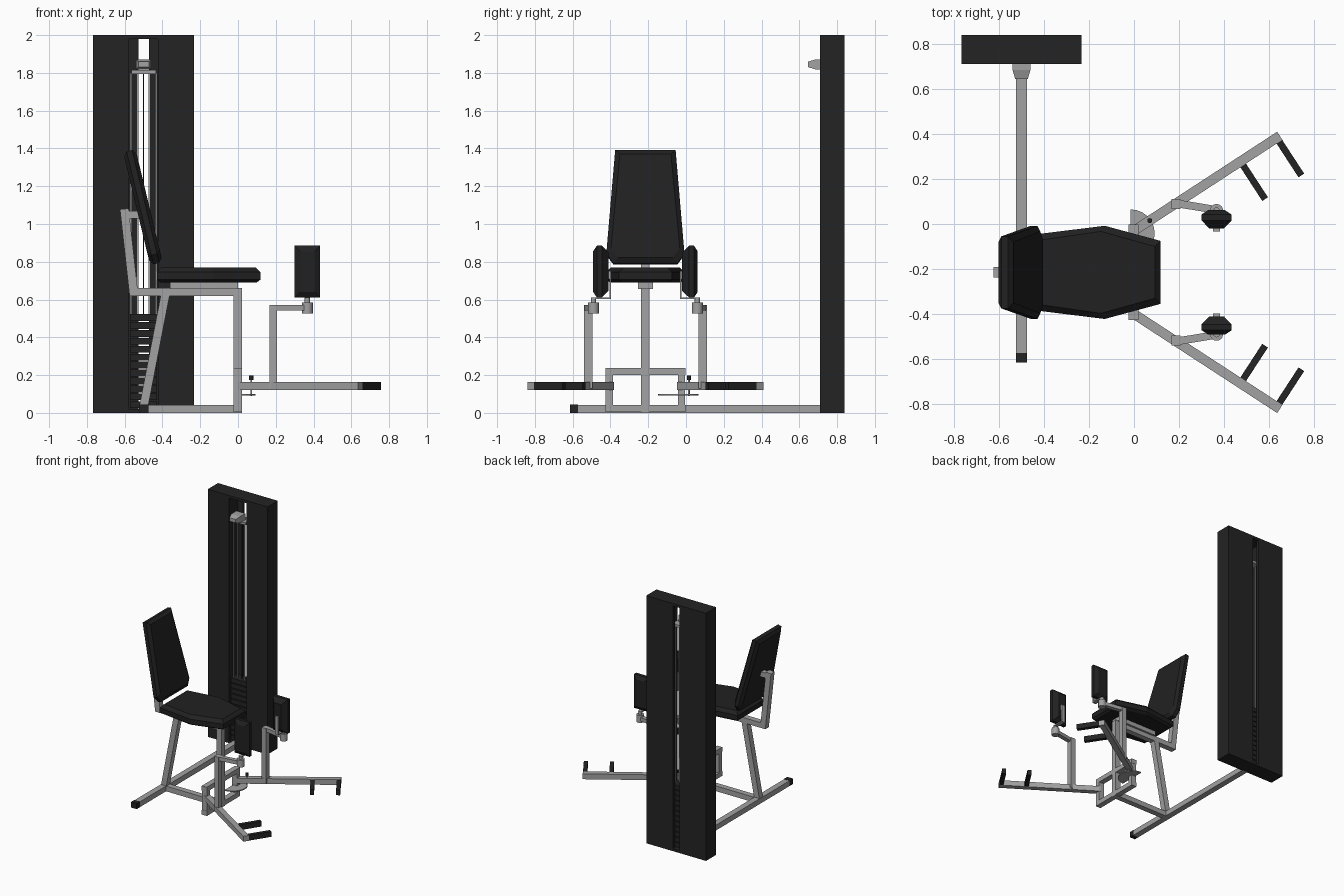
import bpy, bmesh, math
from mathutils import Vector, Matrix

if "Cube" in bpy.data.objects:
    bpy.data.objects.remove(bpy.data.objects["Cube"])

CY = -0.215   # mirror plane of the seat and legs
TX = -0.5     # centre of the weight tower


def material(name, v):
    m = bpy.data.materials.new(name)
    m.diffuse_color = (v, v, v, 1)
    m.use_nodes = True
    m.node_tree.nodes["Principled BSDF"].inputs["Base Color"].default_value = m.diffuse_color
    return m


STEEL = material("grey steel", 0.36)
BLACK = material("black panel", 0.017)
PAD = material("black padding", 0.015)


def finish(name, bm, mat):
    bmesh.ops.recalc_face_normals(bm, faces=bm.faces)
    me = bpy.data.meshes.new(name)
    bm.to_mesh(me)
    bm.free()
    me.materials.append(mat)
    ob = bpy.data.objects.new(name, me)
    bpy.context.collection.objects.link(ob)
    return ob


def boxes(name, mat, *bounds):
    """Each bound is (x0, x1, y0, y1, z0, z1)."""
    bm = bmesh.new()
    for x0, x1, y0, y1, z0, z1 in bounds:
        m = Matrix.Translation(((x0 + x1) / 2, (y0 + y1) / 2, (z0 + z1) / 2))
        bmesh.ops.create_cube(bm, size=1, matrix=m @ Matrix.Diagonal((x1 - x0, y1 - y0, z1 - z0, 1)))
    return finish(name, bm, mat)


def beam(name, mat, p, q, w, h=None):
    """Square tube from p to q, w wide and h high."""
    p, q = Vector(p), Vector(q)
    d = q - p
    bm = bmesh.new()
    m = Matrix.Translation((p + q) / 2) @ d.to_track_quat('Z', 'Y').to_matrix().to_4x4()
    bmesh.ops.create_cube(bm, size=1, matrix=m @ Matrix.Diagonal((w, h or w, d.length, 1)))
    return finish(name, bm, mat)


def rod(name, mat, x, y, z0, z1, r, n=12):
    bm = bmesh.new()
    bmesh.ops.create_cone(bm, cap_ends=True, segments=n, radius1=r, radius2=r, depth=z1 - z0,
                          matrix=Matrix.Translation((x, y, (z0 + z1) / 2)))
    ob = finish(name, bm, mat)
    for f in ob.data.polygons:
        f.use_smooth = abs(f.normal.z) < 0.5
    return ob


def cushion(name, mat, outline, layers, matrix):
    """Stack the outline at each (inset, height) layer."""
    bm = bmesh.new()
    c = sum((Vector(p) for p in outline), Vector((0, 0))) / len(outline)
    rings = []
    for inset, h in layers:
        ring = []
        for p in outline:
            o = Vector(p) - c
            v = c + Vector((o.x - math.copysign(min(inset, abs(o.x)), o.x),
                            o.y - math.copysign(min(inset, abs(o.y)), o.y)))
            ring.append(bm.verts.new(matrix @ Vector((v.x, v.y, h))))
        rings.append(ring)
    n = len(outline)
    for a, b in zip(rings, rings[1:]):
        for i in range(n):
            bm.faces.new((a[i], a[(i + 1) % n], b[(i + 1) % n], b[i]))
    bm.faces.new(rings[0])
    bm.faces.new(rings[-1])
    return finish(name, bm, mat)


# Weight tower: housing with a wide front opening and a narrow rear slit
boxes("tower_housing", BLACK,
      (-0.767, TX - 0.077, 0.71, 0.84, 0, 2), (TX + 0.077, -0.233, 0.71, 0.84, 0, 2),
      (TX - 0.077, TX - 0.028, 0.815, 0.84, 0, 2), (TX + 0.028, TX + 0.077, 0.815, 0.84, 0, 2),
      (TX - 0.077, TX + 0.077, 0.71, 0.84, 1.98, 2), (TX - 0.077, TX + 0.077, 0.71, 0.84, 0, 0.02))
boxes("weight_stack", BLACK, *[(TX - 0.072, TX + 0.072, 0.725, 0.808, 0.025 + i * 0.042, 0.061 + i * 0.042)
                               for i in range(12)])
for dx in (-0.067, -0.032, 0.032, 0.067):
    rod("guide_rod", STEEL, TX + dx, 0.755, 0.5, 1.8, 0.006, 8)
rod("lift_cable", BLACK, TX, 0.765, 0.5, 1.8, 0.004, 6)
# Pulley and its tapered cover
boxes("pulley_plate", STEEL, (TX - 0.065, TX + 0.065, 0.715, 0.8, 1.795, 1.815))
cushion("pulley_cover", STEEL, [(-0.04, -0.026), (0.04, -0.026), (0.04, 0.026), (-0.04, 0.026)],
        [(0, 0), (0, 0.065), (0.012, 0.105)],
        Matrix.Translation((TX, 0.75, 1.845)) @ Matrix.Rotation(math.pi / 2, 4, 'X'))

# Base frame
boxes("base_tube", STEEL, (TX - 0.024, TX + 0.024, -0.575, 0.715, 0, 0.043))
boxes("base_end_cap", BLACK, (TX - 0.025, TX + 0.025, -0.615, -0.573, 0, 0.045))
boxes("base_cross_tube", STEEL, (TX, 0.02, CY - 0.023, CY + 0.023, 0, 0.042))
boxes("front_post", STEEL, (-0.025, 0.02, CY - 0.023, CY + 0.023, 0, 0.655))
boxes("seat_beam", STEEL, (-0.575, 0.02, CY - 0.023, CY + 0.023, 0.618, 0.66))
beam("diagonal_strut", STEEL, (-0.5, CY, 0.03), (-0.382, CY, 0.64), 0.046)
beam("back_upright", STEEL, (-0.552, CY, 0.63), (-0.602, CY, 1.08), 0.046)
boxes("back_bracket", STEEL, (-0.6, -0.51, CY - 0.02, CY + 0.02, 1.03, 1.07))
boxes("seat_mount", STEEL, (-0.36, 0.0, CY - 0.04, CY + 0.04, 0.655, 0.695))
# Pivot frame carrying both legs
boxes("pivot_frame", STEEL, (-0.025, 0.02, CY - 0.212, CY + 0.212, 0.2, 0.237),
      (-0.025, 0.02, CY - 0.212, CY + 0.212, 0.005, 0.043))

# Seat cushion
half = [(-0.43, 0.17), (-0.13, 0.207), (0.118, 0.14)]
cushion("seat", PAD, half + [(x, -y) for x, y in reversed(half)],
        [(0.02, 0.69), (0, 0.705), (0, 0.745), (0.025, 0.77)], Matrix.Translation((0, CY, 0)))
# Backrest cushion, leaning back
half = [(0.0, 0.17), (0.05, 0.207), (0.615, 0.16)]
up = Vector((-0.145, 0, 0.605)).normalized()
side = Vector((0, 1, 0))
out = up.cross(side) * -1
m = Matrix((up, side, out)).transposed().to_4x4()
m.translation = (-0.432, CY, 0.79)
cushion("backrest", PAD, half + [(x, -y) for x, y in reversed(half)],
        [(0.025, -0.034), (0, -0.015), (0, 0.015), (0.025, 0.034)], m)

# Mirrored leg assemblies
arm_a, arm_b = Vector((0.0, -0.03)), Vector((0.648, 0.392))
along = (arm_b - arm_a).normalized()
across = Vector((along.y, -along.x))
for s, label in ((1, "left"), (-1, "right")):
    def at(x, y, z):
        return (x, CY + s * (y - CY), z)

    def yy(y0, y1):
        return tuple(sorted((CY + s * (y0 - CY), CY + s * (y1 - CY))))

    boxes(label + "_pivot_post", STEEL, (-0.025, 0.02, *yy(-0.043, -0.005), 0.02, 0.225))
    beam(label + "_leg_arm", STEEL, at(*arm_a, 0.142), at(*arm_b, 0.142), 0.043)
    # Foot pegs
    for base in (arm_b - along * 0.016, arm_a + along * 0.565):
        tip = base + across * 0.2
        beam(label + "_foot_peg", BLACK, at(*base, 0.142), at(*tip, 0.142), 0.03, 0.042)
    # Upright and pad support
    boxes(label + "_leg_upright", STEEL, (0.166, 0.206, *yy(0.066, 0.11), 0.13, 0.572))
    beam(label + "_pad_arm", STEEL, at(0.187, 0.092, 0.557), at(0.37, 0.062, 0.557), 0.034, 0.03)
    rod(label + "_pad_socket", STEEL, *at(0.367, 0.06, 0)[:2], 0.527, 0.585, 0.029, 16)
    rod(label + "_pad_stem", STEEL, *at(0.367, 0.06, 0)[:2], 0.58, 0.61, 0.014)
    boxes(label + "_pad_bracket", STEEL, (0.352, 0.382, *yy(-0.033, 0.065), 0.602, 0.61),
          (0.352, 0.382, *yy(-0.033, -0.025), 0.602, 0.75), (0.352, 0.382, *yy(-0.033, -0.01), 0.71, 0.75))
    # Thigh pad, more tapered on its inner face
    pm = Matrix(((1, 0, 0, 0.367), (0, 0, s, at(0, 0.022, 0)[1]), (0, 1, 0, 0.748), (0, 0, 0, 1)))
    cushion(label + "_thigh_pad", PAD, [(-0.067, -0.137), (0.067, -0.137), (0.067, 0.137), (-0.067, 0.137)],
            [(0.035, -0.042), (0, -0.006), (0, 0.02), (0.03, 0.04)], pm)

# Range adjuster: half-round plate with a locking pin
bm = bmesh.new()
arc = [bm.verts.new((-0.015 + 0.107 * math.cos(a), -0.042 + 0.107 * math.sin(a), 0.093))
       for a in [math.radians(-90 + 15 * i) for i in range(13)]]
face = bm.faces.new(arc)
ext = bmesh.ops.extrude_face_region(bm, geom=[face])
bmesh.ops.translate(bm, vec=(0, 0, 0.008), verts=[v for v in ext["geom"] if isinstance(v, bmesh.types.BMVert)])
finish("adjuster_plate", bm, STEEL)
rod("adjuster_pin", STEEL, 0.07, 0.015, 0.09, 0.18, 0.005, 8)
rod("adjuster_knob", BLACK, 0.07, 0.015, 0.175, 0.197, 0.011)
